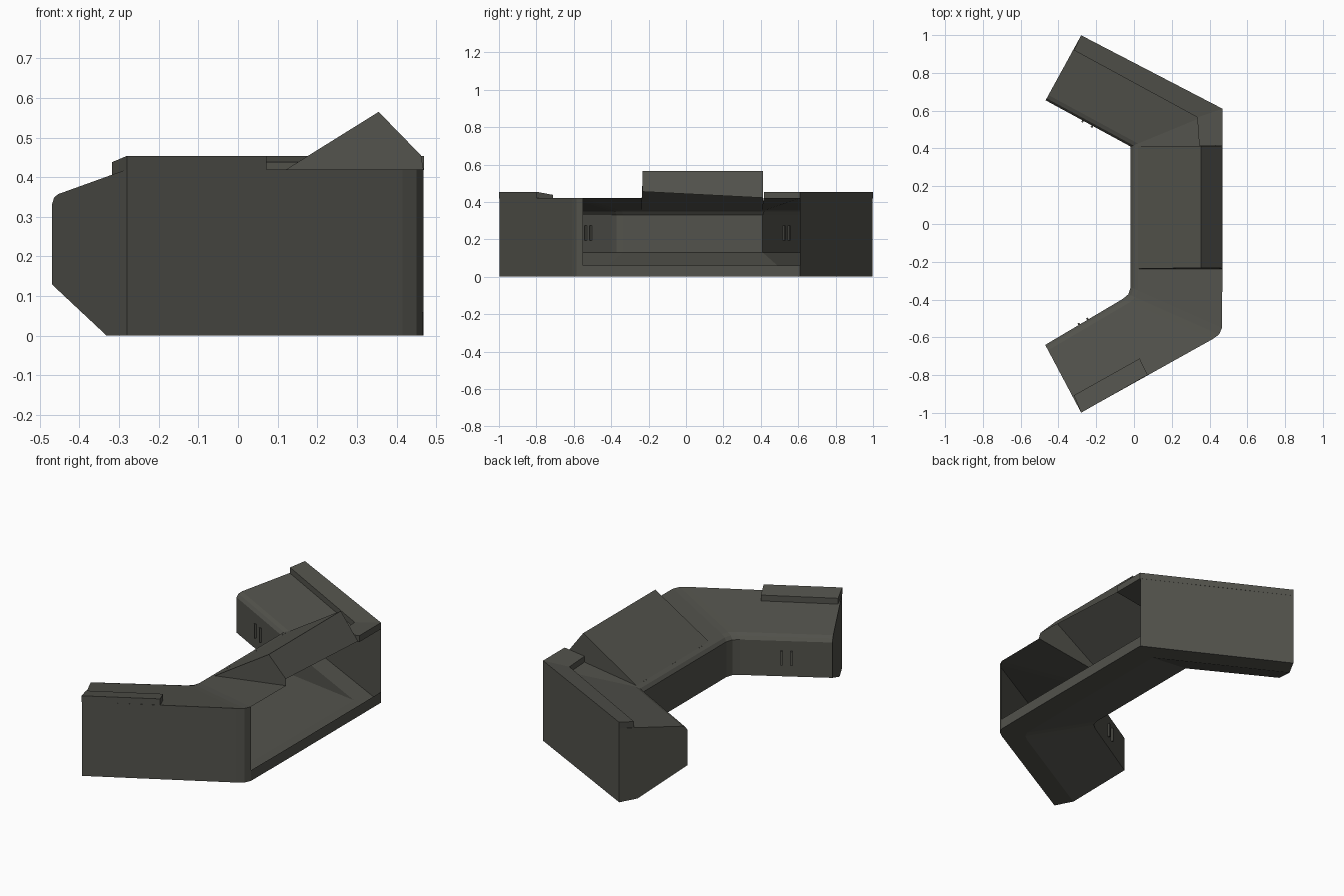
import bpy, bmesh, math
from mathutils import Vector

if "Cube" in bpy.data.objects:
    bpy.data.objects.remove(bpy.data.objects["Cube"])

mat = bpy.data.materials.new("dark_olive_grey")
mat.diffuse_color = (0.085, 0.085, 0.072, 1)
mat.use_nodes = True
mat.node_tree.nodes["Principled BSDF"].inputs["Base Color"].default_value = mat.diffuse_color


def finish(name, bm):
    bmesh.ops.remove_doubles(bm, verts=bm.verts, dist=0.0005)
    bmesh.ops.recalc_face_normals(bm, faces=bm.faces)
    me = bpy.data.meshes.new(name)
    bm.to_mesh(me)
    bm.free()
    me.materials.append(mat)
    ob = bpy.data.objects.new(name, me)
    bpy.context.collection.objects.link(ob)
    return ob


def section(bm, inner, outer, profile):
    """Cross-section verts: profile is (fraction inner->outer, z)."""
    a, b = Vector(inner), Vector(outer)
    return [bm.verts.new((*a.lerp(b, f), z)) for f, z in profile]


def bridge(bm, r0, r1, skip=()):
    n = len(r0)
    for i in range(n):
        if i in skip:
            continue
        j = (i + 1) % n
        bm.faces.new((r0[i], r0[j], r1[j], r1[i]))


# desk body: hollow C-shaped shell, open at the back of the middle bay
PROFILE = [(1, .06), (1, 0), (.73, 0), (0, .13), (0, .33), (.03, .348), (.08, .357), (1, .42)]
TOP, BACK = 6, 7
STATIONS = [  # inner point, outer point, strips left out until the next station
    ((-.47, -.64), (-.28, -.998), ()),
    ((-.06, -.397), (.415, -.61), ()),
    ((-.03, -.372), (.45, -.585), ()),
    ((-.018, -.335), (.466, -.55), (BACK,)),
    ((-.018, -.235), (.468, -.235), (TOP, BACK)),
    ((-.018, .405), (.468, .415), (BACK,)),
    ((-.018, .41), (.468, .61), ()),
    ((-.468, .655), (-.28, .998), ()),
]
bm = bmesh.new()
rings = [section(bm, a, b, PROFILE) for a, b, _ in STATIONS]
for k in range(len(rings) - 1):
    bridge(bm, rings[k], rings[k + 1], STATIONS[k][2])
bm.faces.new(rings[0])
bm.faces.new(rings[-1])
finish("desk_body", bm)

# raised wedge hood over the middle bay, open underneath
bm = bmesh.new()
sides = []
for y0, y1, back in ((-.237, -.232, .455), (.413, .413, .422)):
    sides.append([bm.verts.new(p) for p in
                  ((.021, y0, .357), (.355, y1, .565), (.462, y1, back), (.468, y0, .42))])
bridge(bm, sides[0], sides[1], (2, 3))
for s in sides:
    bm.faces.new(s)
finish("hood", bm)


# raised ledges along the outer edge of the wings
def ledge(name, path):
    bm = bmesh.new()
    prof = [(0, .405), (0, .438), (1, .454), (1, .418)]
    rs = [section(bm, a, b, prof) for a, b in path]
    for r0, r1 in zip(rs, rs[1:]):
        bridge(bm, r0, r1)
    bm.faces.new(rs[0])
    bm.faces.new(rs[-1])
    finish(name, bm)


ledge("left_ledge", [((-.318, -.907), (-.28, -.999)), ((.03, -.712), (.072, -.799))])
ledge("right_ledge", [((-.318, .92), (-.28, .999)), ((.335, .565), (.469, .61)),
                      ((.345, .416), (.469, .416))])


# small vertical handles on the inner faces of both wings
def handle(name, x, y, angle):
    bm = bmesh.new()
    bmesh.ops.create_cube(bm, size=1)
    ob = finish(name, bm)
    ob.scale = (.01, .02, .08)
    ob.location = (x, y, .235)
    ob.rotation_euler.z = angle


for side, end, corner in (("left", (-.47, -.64), (-.06, -.397)),
                          ("right", (-.468, .655), (-.018, .41))):
    a, b = Vector(end), Vector(corner)
    ang = math.atan2(b.y - a.y, b.x - a.x)
    for i, f in enumerate((.44, .55)):
        p = a.lerp(b, f)
        handle(f"{side}_handle_{i + 1}", p.x, p.y, ang)
